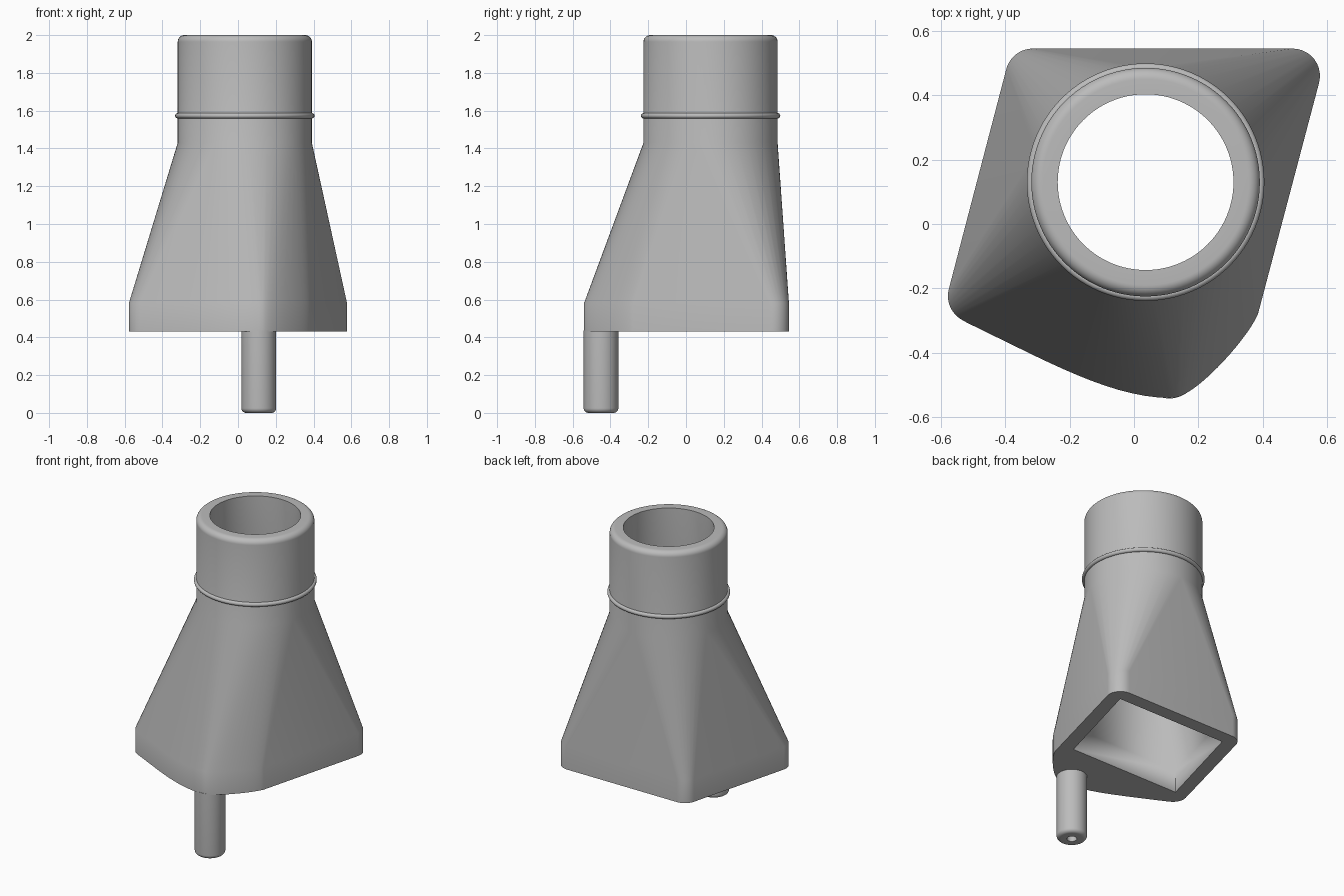
import bpy, bmesh, math
from mathutils import Vector
from mathutils.geometry import interpolate_bezier

if "Cube" in bpy.data.objects:
    bpy.data.objects.remove(bpy.data.objects["Cube"], do_unlink=True)

SEGMENTS = 96
CENTER = Vector((0.036, 0.13))          # axis of the round pipe
R_OUT, R_IN = 0.355, 0.273
Z_BASE, Z_RIM, Z_NECK, Z_TOP = 0.43, 0.58, 1.43, 2.0

gray = bpy.data.materials.new("plain gray")
gray.use_nodes = True
gray.diffuse_color = (0.5, 0.5, 0.5, 1)
gray.node_tree.nodes["Principled BSDF"].inputs["Base Color"].default_value = (0.5, 0.5, 0.5, 1)


def finish(bm, name):
    bmesh.ops.remove_doubles(bm, verts=bm.verts[:], dist=0.0002)
    bmesh.ops.recalc_face_normals(bm, faces=bm.faces[:])
    mesh = bpy.data.meshes.new(name)
    bm.to_mesh(mesh)
    bm.free()
    mesh.materials.append(gray)
    obj = bpy.data.objects.new(name, mesh)
    bpy.context.collection.objects.link(obj)
    bpy.ops.object.select_all(action='DESELECT')
    obj.select_set(True)
    bpy.context.view_layer.objects.active = obj
    bpy.ops.object.shade_smooth_by_angle(angle=math.radians(30))


def circle(center, r, n=SEGMENTS):
    return [center + r * Vector((math.cos(a), math.sin(a)))
            for a in (math.tau * i / n for i in range(n))]


def lathe(bm, center, profile, n=SEGMENTS, closed=False):
    """Revolve (radius, z) points around a vertical axis."""
    rings = [[bm.verts.new((*p, z)) for p in circle(center, r, n)] for r, z in profile]
    pairs = list(zip(rings, rings[1:]))
    if closed:
        pairs.append((rings[-1], rings[0]))
    for a, b in pairs:
        for i in range(n):
            j = (i + 1) % n
            bm.faces.new((a[i], a[j], b[j], b[i]))
    return rings


def arc(cx, cz, r, start, end, steps=8):
    angles = [math.radians(start + (end - start) * i / steps) for i in range(steps + 1)]
    return [(cx + r * math.cos(a), cz + r * math.sin(a)) for a in angles]


def fillet(before, corner, after, r, steps=10):
    """Round one corner of an outline with a true arc."""
    u, v = (before - corner).normalized(), (after - corner).normalized()
    half = u.angle(v) / 2
    middle = corner + (u + v).normalized() * (r / math.sin(half))
    a = corner + u * (r / math.tan(half)) - middle
    b = corner + v * (r / math.tan(half)) - middle
    sweep = a.angle(b)
    return [middle + (a * math.sin(sweep * (1 - t)) + b * math.sin(sweep * t)) / math.sin(sweep)
            for t in (i / steps for i in range(steps + 1))]


def bezier(*points):
    p = [Vector(q) for q in points]
    return [q.to_2d() for q in interpolate_bezier(p[0].to_3d(), p[1].to_3d(),
                                                   p[2].to_3d(), p[3].to_3d(), 16)]


def transition(bm, outline, radius):
    """Straight collar, then a taut skin from the outline to the round neck."""
    layers = [(outline, Z_BASE), (outline, Z_RIM), (circle(CENTER, radius), Z_NECK)]
    verts = [bm.verts.new((*p, z)) for ring, z in layers for p in ring]
    result = bmesh.ops.convex_hull(bm, input=verts, use_existing_faces=False)
    faces = [f for f in result["geom"] if isinstance(f, bmesh.types.BMFace)]
    caps = [f for f in faces if max(v.co.z for v in f.verts) - min(v.co.z for v in f.verts) < 1e-4]
    bmesh.ops.delete(bm, geom=caps, context='FACES')
    bmesh.ops.delete(bm, geom=[v for v in bm.verts if not v.link_faces], context='VERTS')


# Base outline: skewed rectangle with a bulging front
back_right, back_left = Vector((0.603, 0.545)), Vector((-0.38, 0.545))
front_left, front_right = Vector((-0.593, -0.27)), Vector((0.385, -0.28))
front_start = Vector((-0.53, -0.30))
outline = fillet(front_right, back_right, back_left, 0.085)
outline += fillet(back_right, back_left, front_left, 0.085)
outline += fillet(back_left, front_left, front_start, 0.085)
outline += bezier((-0.52, -0.306), (-0.3, -0.41), (-0.08, -0.54), (0.11, -0.54))
outline += bezier((0.13, -0.539), (0.2, -0.525), (0.35, -0.36), front_right)

# Opening underneath
opening = [Vector(p) for p in ((0.49, 0.455), (-0.31, 0.455), (-0.485, -0.19), (0.315, -0.19))]

# Hollow body: outer skin, inner skin, flat underside and round pipe
bm = bmesh.new()
transition(bm, outline, R_OUT)
transition(bm, opening, R_IN)
rim = [e for e in bm.edges if e.is_boundary and all(abs(v.co.z - Z_BASE) < 1e-4 for v in e.verts)]
bmesh.ops.triangle_fill(bm, edges=rim, use_beauty=True, normal=(0, 0, -1))
lip = 0.035
lathe(bm, CENTER, [(R_OUT, Z_NECK)] + arc(R_OUT - lip, Z_TOP - lip, lip, 0, 90)
      + [(R_IN, Z_TOP), (R_IN, Z_NECK)])
finish(bm, "hollow_body")

# Thin bead around the pipe
bm = bmesh.new()
lathe(bm, CENTER, arc(R_OUT, 1.573, 0.014, 0, 337.5, 15), closed=True)
finish(bm, "pipe_bead")

# Locating pin with a rounded end and a small bore
bm = bmesh.new()
rings = lathe(bm, Vector((0.11, -0.45)),
              [(0.092, Z_BASE + 0.005), (0.092, 0.025)] + arc(0.067, 0.025, 0.025, 0, -90)[1:]
              + [(0.03, 0), (0.03, 0.36)], 48)
bm.faces.new(rings[0])
bm.faces.new(rings[-1])
finish(bm, "locating_pin")
